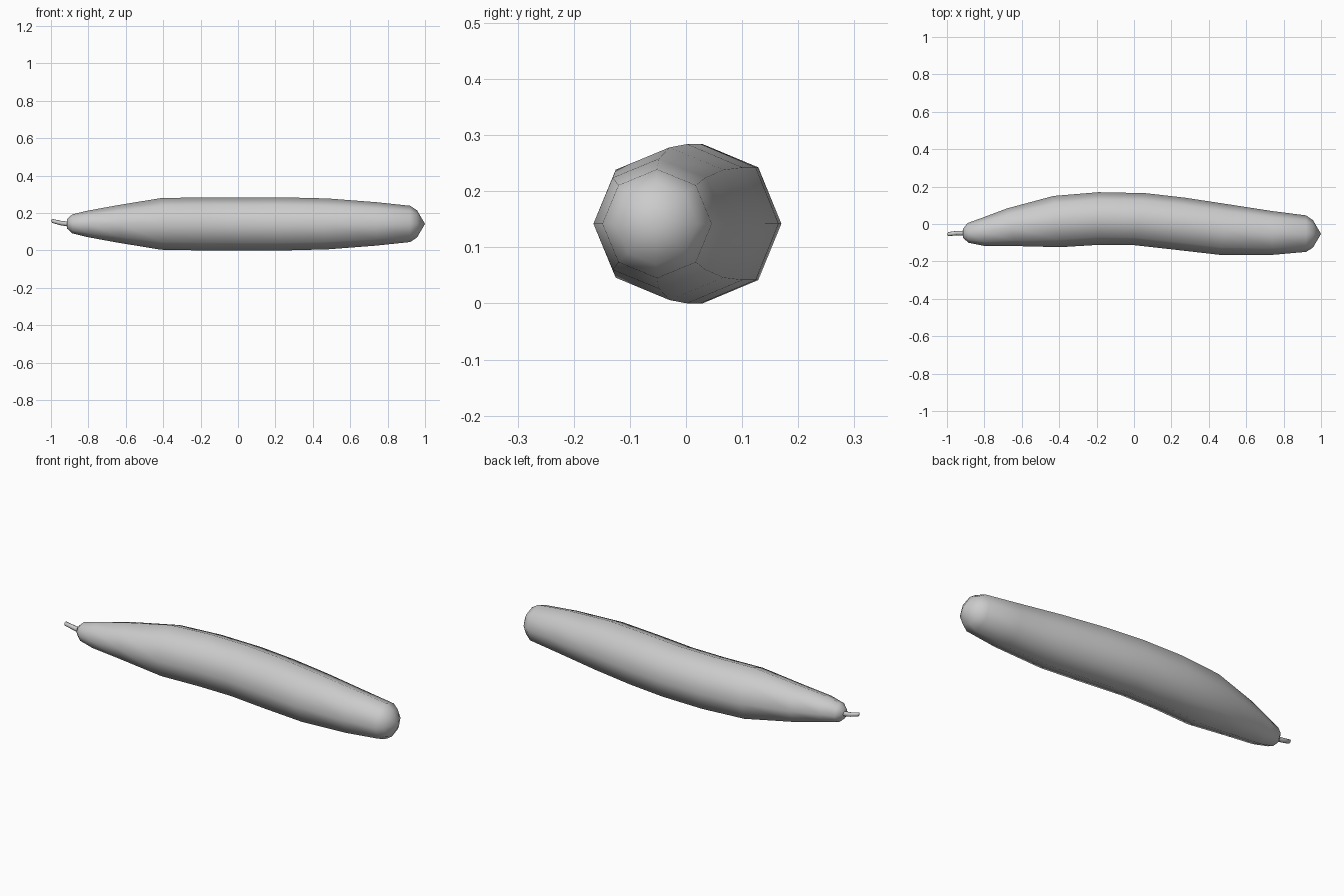
import bpy, bmesh, math
from mathutils import Vector

if "Cube" in bpy.data.objects:
    bpy.data.objects.remove(bpy.data.objects["Cube"])


def tube(name, rings, sides, tip_start, tip_end):
    """Loft rings given as (far edge xy, near edge xy, z centre, z radius), capped by tips."""
    bm = bmesh.new()
    loops = []
    for far, near, zc, rz in rings:
        far, near = Vector((*far, zc)), Vector((*near, zc))
        mid, half = (far + near) / 2, (far - near) / 2
        loops.append([bm.verts.new(mid + half * math.cos(a) + Vector((0, 0, rz * math.sin(a))))
                      for a in (2 * math.pi * i / sides for i in range(sides))])
    for a, b in zip(loops, loops[1:]):
        for i in range(sides):
            j = (i + 1) % sides
            bm.faces.new((a[i], a[j], b[j], b[i]))
    for loop, tip in ((loops[0], tip_start), (loops[-1], tip_end)):
        v = bm.verts.new(tip)
        for i in range(sides):
            bm.faces.new((loop[i], loop[(i + 1) % sides], v))
    bmesh.ops.recalc_face_normals(bm, faces=bm.faces)
    for f in bm.faces:
        f.smooth = True
    me = bpy.data.meshes.new(name)
    bm.to_mesh(me)
    bm.free()
    ob = bpy.data.objects.new(name, me)
    bpy.context.collection.objects.link(ob)
    return ob


# Curved body of the vegetable, stem end to blossom end
Z = 0.142
body = [
    ((-0.914, -0.026), (-0.914, -0.074), Z, 0.025),
    ((-0.89, 0.005), (-0.885, -0.10), Z, 0.05),
    ((-0.815, 0.032), (-0.80, -0.117), Z, 0.07),
    ((-0.68, 0.083), (-0.63, -0.118), Z, 0.098),
    ((-0.43, 0.15), (-0.395, -0.124), Z, 0.138),
    ((-0.19, 0.17), (-0.18, -0.111), Z, 0.142),
    ((0.06, 0.165), (0.0, -0.113), Z, 0.142),
    ((0.27, 0.141), (0.215, -0.137), Z, 0.142),
    ((0.50, 0.106), (0.46, -0.165), Z, 0.136),
    ((0.74, 0.069), (0.74, -0.165), Z, 0.116),
    ((0.92, 0.046), (0.92, -0.149), Z, 0.097),
    ((0.957, 0.02), (0.957, -0.126), Z, 0.073),
]
tube("body", body, 8, (-0.914, -0.05, Z), (1.0, -0.053, Z))

# Thin bent stem
stem = [
    ((-0.89, -0.036), (-0.89, -0.062), 0.142, 0.013),
    ((-0.915, -0.036), (-0.915, -0.062), 0.142, 0.013),
    ((-0.95, -0.037), (-0.95, -0.061), 0.147, 0.012),
    ((-0.993, -0.043), (-0.993, -0.065), 0.158, 0.011),
]
tube("stem", stem, 8, (-0.885, -0.05, 0.142), (-1.0, -0.055, 0.16))
